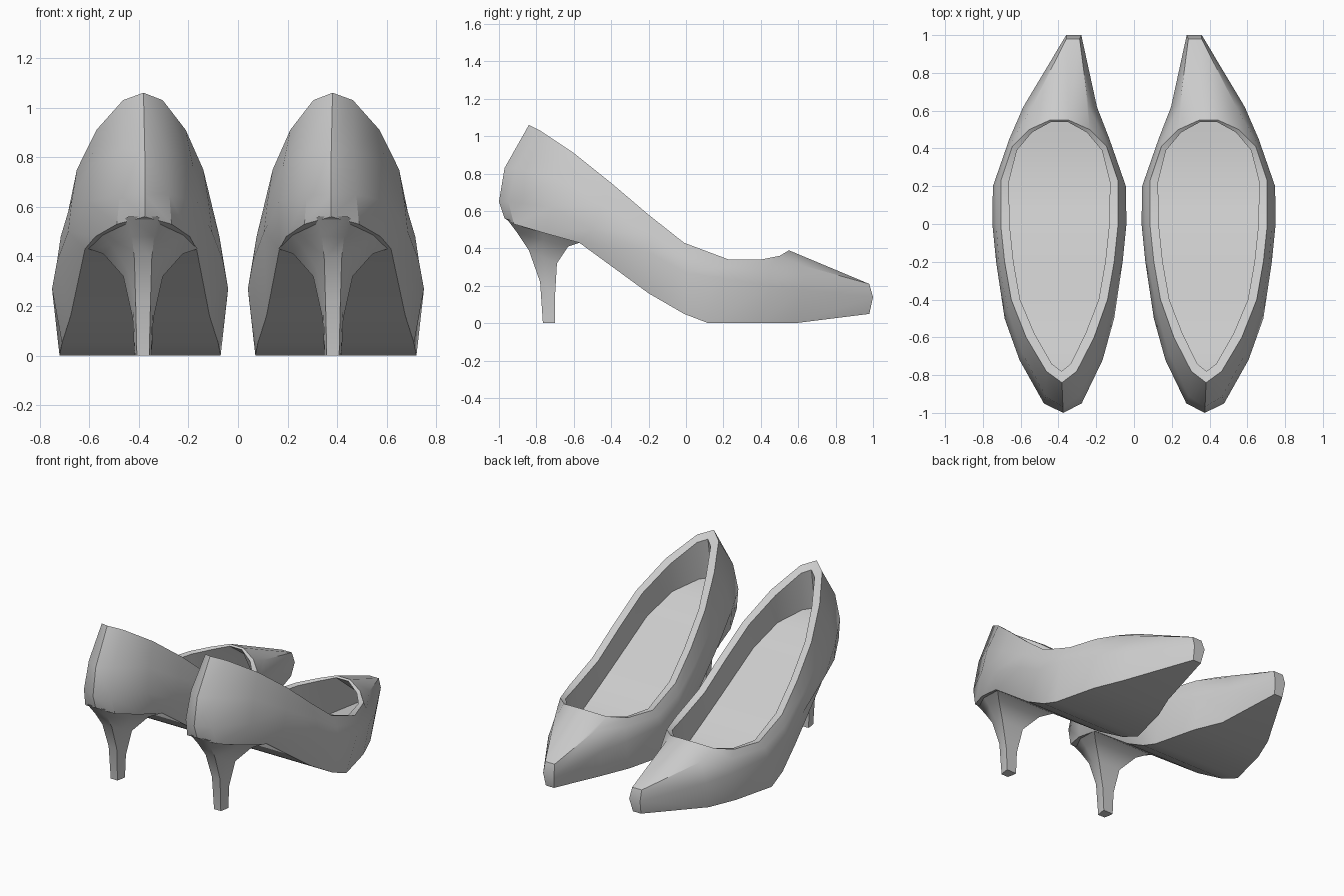
import bpy, bmesh, math

if "Cube" in bpy.data.objects:
    bpy.data.objects.remove(bpy.data.objects["Cube"])


def centre(y):
    """Centre line of the right-hand shoe: straight, then curving in at the toe."""
    return 0.395 + min(0, 0.04 * (y + 0.5)) - 0.19 * max(0, y - 0.6)


def outline(stations):
    """Closed loop round the shoe from (y, z, half width) stations, heel to toe."""
    right = [(centre(y) + w, y, z) for y, z, w in stations]
    left = [(centre(y) - w, y, z) for y, z, w in stations]
    return right + left[::-1]


def loft(name, rings, angle):
    """Skin the rings, close both ends with ladders of quads, mirror to a pair."""
    bm = bmesh.new()
    loops = [[bm.verts.new(p) for p in ring] for ring in rings]
    n = len(rings[0])
    for a, b in zip(loops, loops[1:]):
        for i in range(n):
            j = (i + 1) % n
            bm.faces.new((a[i], a[j], b[j], b[i]))
    for cap in (loops[0], loops[-1]):
        for i in range(n // 2 - 1):
            bm.faces.new((cap[i], cap[i + 1], cap[n - 2 - i], cap[n - 1 - i]))
    bmesh.ops.remove_doubles(bm, verts=bm.verts, dist=0.0005)
    bmesh.ops.recalc_face_normals(bm, faces=bm.faces)
    me = bpy.data.meshes.new(name)
    bm.to_mesh(me)
    bm.free()
    ob = bpy.data.objects.new(name, me)
    bpy.context.collection.objects.link(ob)
    bpy.ops.object.select_all(action='DESELECT')
    ob.select_set(True)
    bpy.context.view_layer.objects.active = ob
    bpy.ops.object.shade_smooth_by_angle(angle=math.radians(angle))
    mirror = ob.modifiers.new("pair", 'MIRROR')
    mirror.use_mirror_merge = False
    return ob


# Shoe upper: outlines from the sole edge, up the side, over the rim, to the insole
sole = [(-.97, .56, 0), (-.92, .53, .11), (-.75, .48, .19), (-.57, .43, .225),
        (-.2, .16, .28), (-.01, .05, .315), (.12, 0, .325), (.40, 0, .255),
        (.58, 0, .18), (.98, .05, .03)]
widest = [(-1, .65, 0), (-.95, .65, .10), (-.72, .62, .22), (-.5, .5, .29),
          (-.2, .38, .335), (0, .27, .355), (.2, .24, .352), (.45, .2, .265),
          (.62, .18, .195), (1, .14, .04)]
upper = [(-.97, .83, 0), (-.91, .83, .09), (-.68, .77, .205), (-.45, .63, .275),
         (-.2, .48, .32), (0, .36, .335), (.21, .30, .335), (.44, .29, .25),
         (.62, .31, .15), (.98, .21, .035)]
rim = [(-.84, 1.06, 0), (-.78, 1.03, .08), (-.6, .91, .18), (-.4, .75, .255),
       (-.2, .58, .29), (-.01, .43, .31), (.23, .34, .31), (.41, .342, .25),
       (.5, .36, .16), (.55, .39, .05)]
rim_inner = [(-.78, 1.02, 0), (-.74, 1.0, .05), (-.58, .89, .135), (-.4, .745, .208),
             (-.2, .575, .243), (-.01, .425, .263), (.22, .335, .268), (.39, .335, .225),
             (.485, .35, .145), (.54, .38, .045)]
insole = [(-.82, .75, 0), (-.77, .74, .06), (-.62, .69, .145), (-.45, .57, .21),
          (-.2, .36, .255), (-.01, .21, .285), (.15, .12, .29), (.42, .09, .235),
          (.6, .08, .15), (.93, .08, .025)]
loft("shoe_upper",
     [outline(s) for s in (sole, widest, upper, rim, rim_inner, insole)], 38)

# Heel: D-shaped sections, (y, z, half width) at the breast and at the back
heel = [((-.57, .43, .22), (-.96, .56, .06)),
        ((-.63, .41, .16), (-.90, .48, .045)),
        ((-.69, .32, .08), (-.84, .39, .035)),
        ((-.70, .15, .042), (-.78, .22, .03)),
        ((-.70, 0, .035), (-.765, 0, .025))]
rings = []
for front, back in heel:
    middle = [(f + b) / 2 for f, b in zip(front, back)]
    middle[2] = 0.72 * front[2] + 0.28 * back[2]
    rings.append([(0.383 + w, y, z) for y, z, w in (front, middle, back)]
                 + [(0.383 - w, y, z) for y, z, w in (back, middle, front)])
loft("heel", rings, 45)
